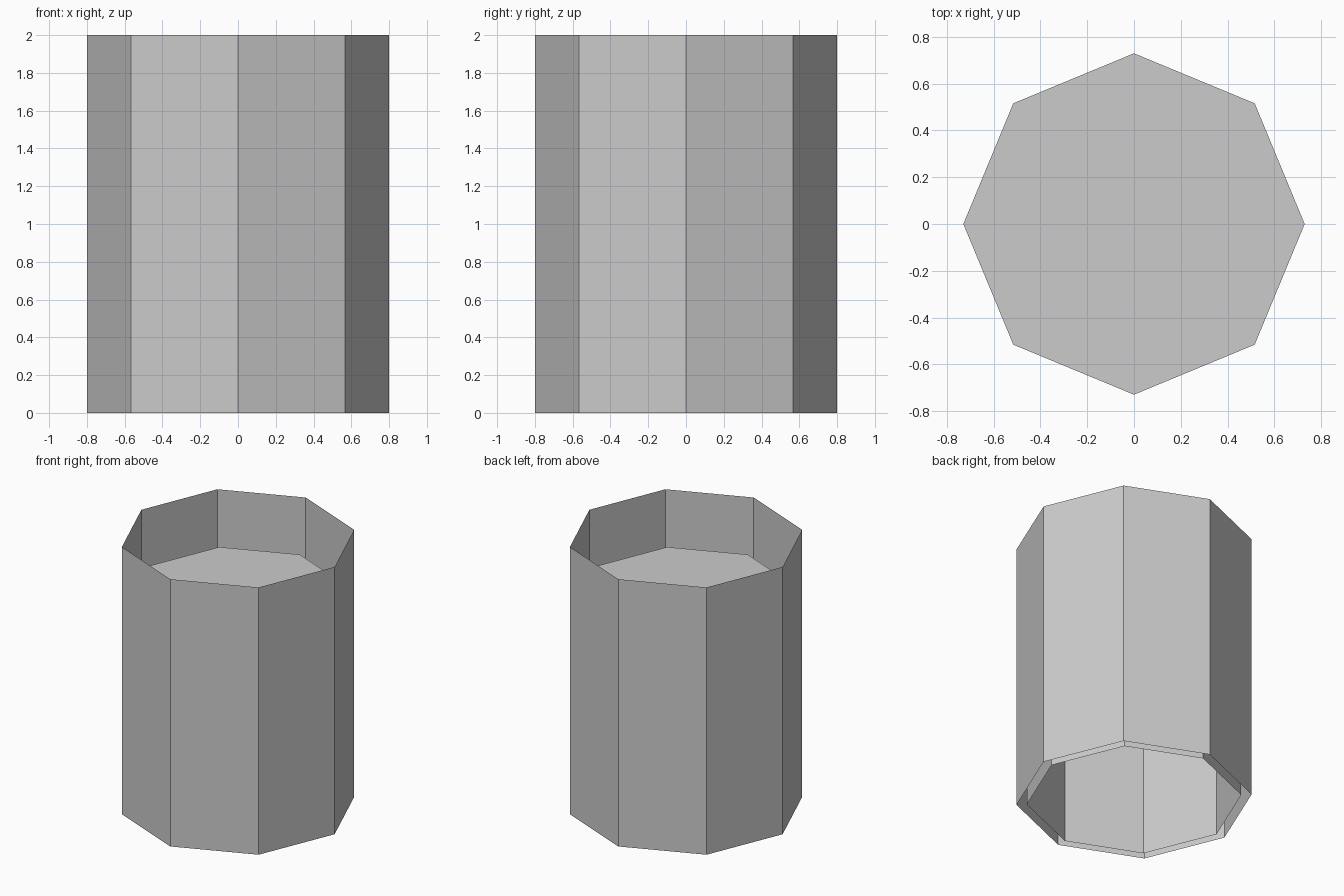
import bpy, bmesh
from math import cos, sin, tau

if "Cube" in bpy.data.objects:
    bpy.data.objects.remove(bpy.data.objects["Cube"])

SIDES = 8


def octagonal_tube(name, radius, height, capped):
    """Thin open tube standing on z = 0, optionally closed at the top."""
    bm = bmesh.new()
    rings = [[bm.verts.new((radius * cos(tau * i / SIDES),
                            radius * sin(tau * i / SIDES), z))
              for i in range(SIDES)] for z in (0, height)]
    low, high = rings
    for i in range(SIDES):
        j = (i + 1) % SIDES
        bm.faces.new((low[i], low[j], high[j], high[i]))
    if capped:
        bm.faces.new(high)
    mesh = bpy.data.meshes.new(name)
    bm.to_mesh(mesh)
    bm.free()
    obj = bpy.data.objects.new(name, mesh)
    bpy.context.collection.objects.link(obj)
    return obj


# Outer shell, open at both ends
octagonal_tube("outer_shell", 0.80, 2.0, capped=False)

# Inner core, closed on top and open below
octagonal_tube("inner_core", 0.73, 1.6, capped=True)
